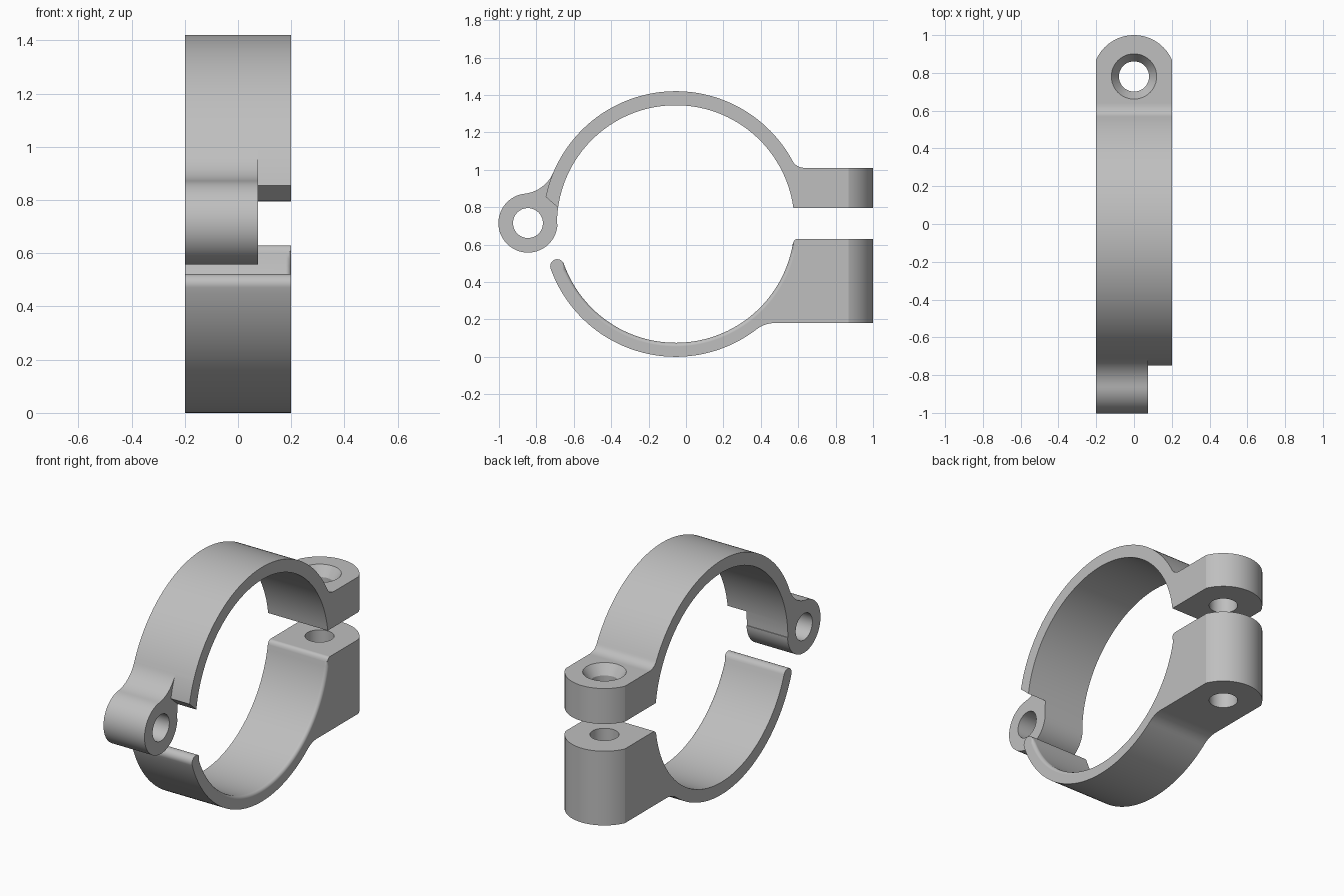
import bpy, bmesh
from math import radians, degrees, sin, cos, asin, acos, atan2
from mathutils import Vector

if "Cube" in bpy.data.objects:
    bpy.data.objects.remove(bpy.data.objects["Cube"], do_unlink=True)

grey = bpy.data.materials.new("plain_grey")
grey.use_nodes = True
colour = (0.52, 0.52, 0.52, 1)
grey.diffuse_color = colour
grey.node_tree.nodes["Principled BSDF"].inputs["Base Color"].default_value = colour

# Main sizes, with profiles as (y, z) points
C = Vector((-0.055, 0.71))       # ring centre
R_IN, R_OUT = 0.635, 0.71
H = Vector((-0.845, 0.715))      # hinge centre
R_HINGE, R_HOLE = 0.158, 0.08
HALF = 0.2                       # half width
HINGE_X = 0.075                  # hinge ends here
BOLT_Y = 0.781


def arc(c, r, a, b, n=48):
    """Points on an arc from angle a to b, in degrees."""
    return [Vector((c[0] + r * cos(radians(a + (b - a) * i / n)),
                    c[1] + r * sin(radians(a + (b - a) * i / n)))) for i in range(n + 1)]


def fillet(p, q, r, n=8):
    """Curve from p to r, pulled towards the corner q."""
    p, q, r = Vector(p), Vector(q), Vector(r)
    return [p * (1 - t) ** 2 + q * 2 * t * (1 - t) + r * t * t
            for t in (i / n for i in range(n + 1))]


def angle(v):
    return degrees(atan2(v[1], v[0]))


def prism(name, points, axis, lo, hi, edge_test=None):
    """Extrude an outline along x or z, optionally rounding chosen edges."""
    clean = []
    for p in points:
        if not clean or (Vector(p) - clean[-1]).length > 1e-4:
            clean.append(Vector(p))
    place = (lambda p, h: (h, p[0], p[1])) if axis == "x" else (lambda p, h: (p[0], p[1], h))
    bm = bmesh.new()
    face = bm.faces.new([bm.verts.new(place(p, lo)) for p in clean])
    new = bmesh.ops.extrude_face_region(bm, geom=[face])["geom"]
    move = Vector(place((0, 0), hi - lo))
    bmesh.ops.translate(bm, vec=move, verts=[g for g in new if isinstance(g, bmesh.types.BMVert)])
    bmesh.ops.recalc_face_normals(bm, faces=bm.faces)
    if edge_test:
        edges = [e for e in bm.edges if all(edge_test(v.co) for v in e.verts)]
        bmesh.ops.bevel(bm, geom=edges, offset=0.02, segments=6, profile=0.5, affect='EDGES')
    mesh = bpy.data.meshes.new(name)
    bm.to_mesh(mesh)
    bm.free()
    mesh.materials.append(grey)
    ob = bpy.data.objects.new(name, mesh)
    bpy.context.collection.objects.link(ob)
    return ob


def activate(ob):
    bpy.ops.object.select_all(action='DESELECT')
    ob.select_set(True)
    bpy.context.view_layer.objects.active = ob


def boolean(ob, cutter, operation='DIFFERENCE'):
    mod = ob.modifiers.new("cut", 'BOOLEAN')
    mod.operation, mod.solver, mod.object = operation, 'EXACT', cutter
    activate(ob)
    bpy.ops.object.modifier_apply(modifier=mod.name)
    bpy.data.objects.remove(cutter, do_unlink=True)


def finish_lug(ob):
    """Round the lug end, drill the bolt hole."""
    plan = [(-0.3, BOLT_Y), (-0.3, -1.5), (0.3, -1.5), (0.3, BOLT_Y)]
    plan += arc((0, BOLT_Y), 0.219, 0, 180)
    boolean(ob, prism("plan_cutter", plan, "z", -1, 3), 'INTERSECT')
    bolt = arc((0, BOLT_Y), R_HOLE, 0, 360, 48)[:-1]
    boolean(ob, prism("bolt_cutter", bolt, "z", -1, 3))


def smooth(ob):
    activate(ob)
    bpy.ops.object.shade_smooth_by_angle(angle=radians(20))
    ob.modifiers.new("normals", 'WEIGHTED_NORMAL').keep_sharp = True


# Lower half: rounded tip, ring, deep lug
tip_angle = 199.6
tip_r = (R_OUT - R_IN) / 2
tip_c = arc(C, R_IN + tip_r, tip_angle, 0, 1)[0]
start = degrees(asin((0.605 - C[1]) / R_IN))
inner = arc(C, R_IN, start, tip_angle - 360, 64)
outer = arc(C, R_OUT, tip_angle - 360, -53.5, 64)
profile = inner + arc(tip_c, tip_r, tip_angle - 180, tip_angle, 12) + outer
profile += fillet(outer[-1], (0.417, 0.18), (0.47, 0.18))
profile += [(1.1, 0.18), (1.1, 0.63)]
profile += fillet((0.597, 0.63), (0.578, 0.63), inner[0])[:-1]
lower = prism("lower_clamp_half", profile, "x", -HALF, HALF,
              lambda v: v.x > HALF - 0.01 and (Vector(v.yz) - C).length < R_IN + 0.0005)
finish_lug(lower)
smooth(lower)

# Upper half: hinge barrel blended tangentially into the ring
r_blend = 0.19
axis = H - C
d, far, near = axis.length, R_OUT + r_blend, R_HINGE + r_blend
turn = degrees(acos((d * d + far * far - near * near) / (2 * d * far)))
ring_tangent = angle(axis) % 360 - turn
blend_c = arc(C, far, ring_tangent, 0, 1)[0]
hinge_tangent = angle(blend_c - H)
blend_from = angle(H - blend_c) % 360
blend_to = angle(C - blend_c) % 360
start = degrees(asin((0.795 - C[1]) / R_IN))

profile = arc(C, R_IN, start, 180, 64)
profile += arc(H, R_HINGE, -2, hinge_tangent - 360, 48)
profile += arc(blend_c, r_blend, blend_from, blend_to, 16)
outer = arc(C, R_OUT, ring_tangent, 28.5, 64)
profile += outer + fillet(outer[-1], (0.588, 1.01), (0.64, 1.01))
profile += [(1.1, 1.01), (1.1, 0.795)]
upper = prism("upper_clamp_half", profile, "x", -HALF, HALF)

# Clear the space beside the hinge, leaving a slanted ring end
slot = arc(C, R_OUT, ring_tangent, 168.2, 16)
slot += [(-0.684, 0.797), (-0.64, 0.76), (-0.64, 0.4), (-1.2, 0.4), (-1.2, 1.1)]
slot += [arc(C, R_OUT + 0.1, ring_tangent, 0, 1)[0]]
boolean(upper, prism("slot_cutter", slot, "x", HINGE_X, 0.5))

# Hinge pin hole, lug and countersink
pin = arc(H, R_HOLE, 0, 360, 48)[:-1]
boolean(upper, prism("pin_cutter", pin, "x", -0.5, 0.5))
finish_lug(upper)
bpy.ops.mesh.primitive_cone_add(vertices=48, radius1=0.07, radius2=0.13, depth=0.09,
                                location=(0, BOLT_Y, 0.98))
sink = bpy.context.object
sink.data.materials.append(grey)
boolean(upper, sink)
smooth(upper)
